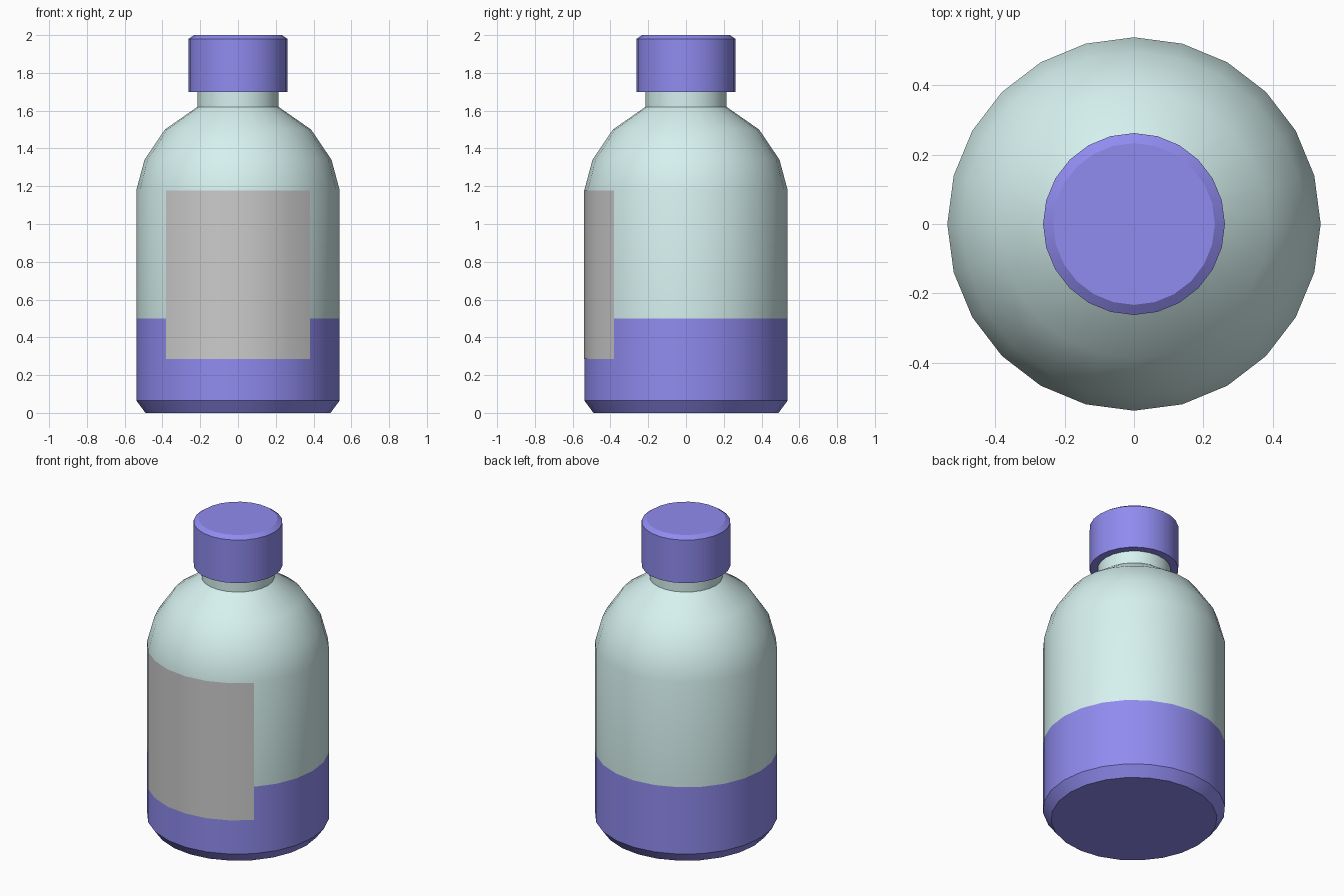
import bpy
from math import cos, sin, radians

if "Cube" in bpy.data.objects:
    bpy.data.objects.remove(bpy.data.objects["Cube"])

SIDES = 24
R = 0.538


def material(name, color):
    m = bpy.data.materials.new(name)
    m.diffuse_color = (*color, 1)
    m.use_nodes = True
    m.node_tree.nodes["Principled BSDF"].inputs["Base Color"].default_value = m.diffuse_color
    return m


def lathe(name, profile, mat=None, start=0, steps=SIDES, cap_bottom=False, cap_top=False):
    """Spin a (radius, z) profile about z in 15 degree steps."""
    full = steps == SIDES
    n = steps if full else steps + 1
    verts = []
    for r, z in profile:
        for i in range(n):
            a = radians(start + i * 360 / SIDES)
            verts.append((r * cos(a), r * sin(a), z))
    faces = []
    for k in range(len(profile) - 1):
        for i in range(steps):
            j = (i + 1) % n
            faces.append((k * n + i, k * n + j, (k + 1) * n + j, (k + 1) * n + i))
    if cap_bottom:
        faces.append(tuple(reversed(range(n))))
    if cap_top:
        faces.append(tuple(range((len(profile) - 1) * n, len(profile) * n)))
    mesh = bpy.data.meshes.new(name)
    mesh.from_pydata(verts, [], faces)
    ob = bpy.data.objects.new(name, mesh)
    bpy.context.collection.objects.link(ob)
    if mat:
        mesh.materials.append(mat)
    bpy.ops.object.select_all(action='DESELECT')
    ob.select_set(True)
    bpy.context.view_layer.objects.active = ob
    bpy.ops.object.shade_smooth_by_angle(angle=radians(30))
    return ob


blue = material("blue", (0.28, 0.26, 0.87))
teal = material("pale_teal", (0.67, 0.88, 0.86))

# Blue lower band with chamfered foot
lathe("bottle_base", [(0.49, 0), (R, 0.065), (R, 0.5)], blue, cap_bottom=True)

# Glass body, rounded shoulder and neck
lathe("bottle_body", [(R, 0.5), (R, 1.18), (0.495, 1.34), (0.387, 1.5),
                      (0.215, 1.62), (0.215, 1.705)], teal)

# Screw cap with chamfered rim
lathe("cap", [(0.262, 1.7), (0.262, 1.98), (0.233, 2.0)], blue,
      cap_bottom=True, cap_top=True)

# Grey label wrapping the front quarter
lathe("label", [(R + 0.002, 0.285), (R + 0.002, 1.178)], start=225, steps=6)
